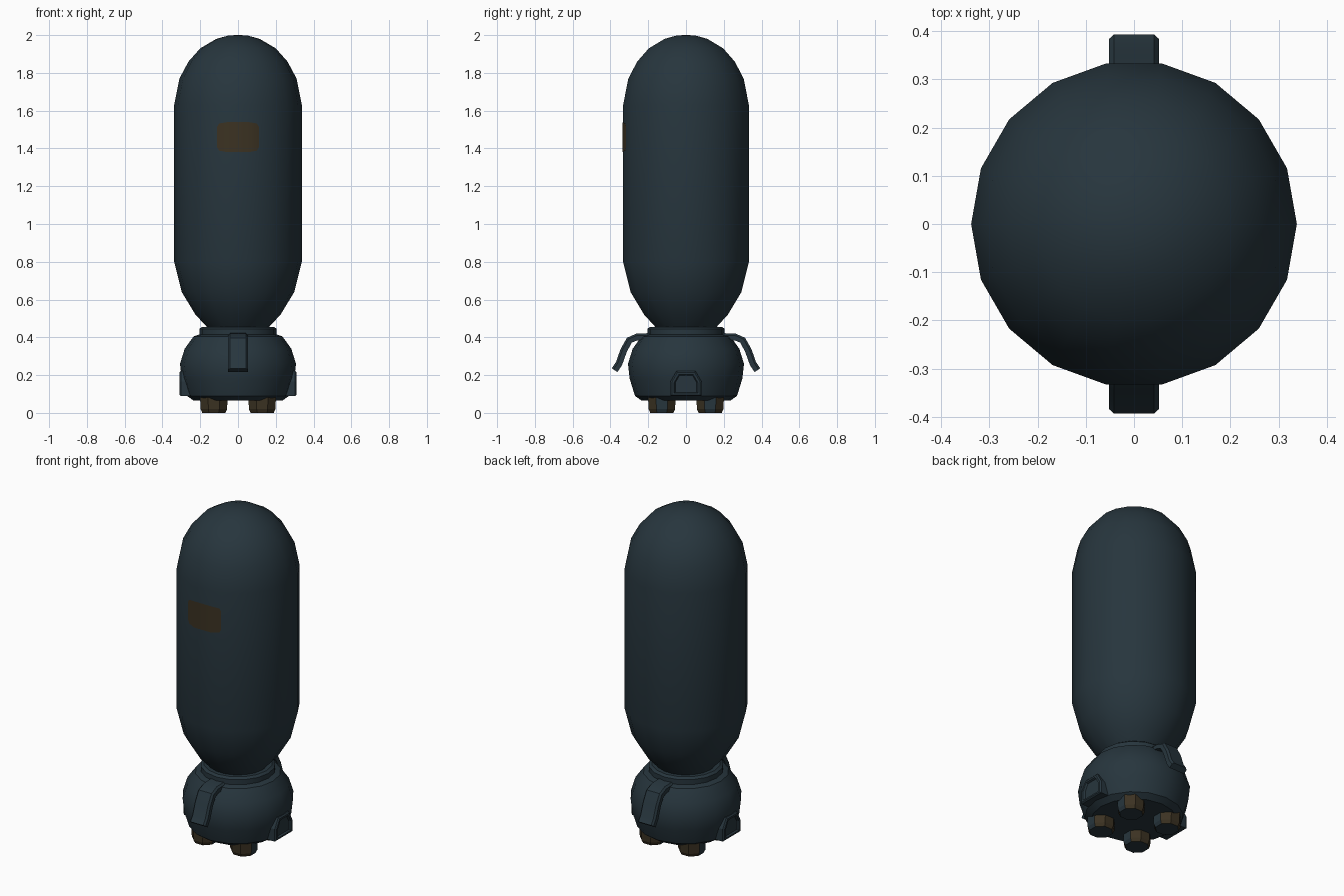
import bpy, bmesh, math
from mathutils import Vector

if "Cube" in bpy.data.objects:
    bpy.data.objects.remove(bpy.data.objects["Cube"])


def material(name, rgb):
    m = bpy.data.materials.new(name)
    m.diffuse_color = (*rgb, 1)
    m.use_nodes = True
    m.node_tree.nodes["Principled BSDF"].inputs["Base Color"].default_value = m.diffuse_color
    return m


SLATE = material("dark slate", (0.020, 0.036, 0.047))
BROWN = material("dark brown", (0.044, 0.032, 0.016))


def finish(name, bm, mats=(SLATE,), smooth=30):
    bmesh.ops.recalc_face_normals(bm, faces=bm.faces)
    me = bpy.data.meshes.new(name)
    bm.to_mesh(me)
    bm.free()
    for m in mats:
        me.materials.append(m)
    ob = bpy.data.objects.new(name, me)
    bpy.context.collection.objects.link(ob)
    bpy.ops.object.select_all(action='DESELECT')
    ob.select_set(True)
    bpy.context.view_layer.objects.active = ob
    if smooth:
        bpy.ops.object.shade_smooth_by_angle(angle=math.radians(smooth))
    return ob


def loft(bm, rings, caps=True):
    vs = [[bm.verts.new(p) for p in r] for r in rings]
    n = len(vs[0])
    for a, b in zip(vs, vs[1:]):
        for i in range(n):
            j = (i + 1) % n
            bm.faces.new((a[i], a[j], b[j], b[i]))
    if caps:
        bm.faces.new(vs[0])
        bm.faces.new(vs[-1])


def lathe(name, profile, sides, centre=(0, 0), phase=0, **kw):
    bm = bmesh.new()
    cx, cy = centre
    loft(bm, [[(cx + r * math.cos(phase + 2 * math.pi * i / sides),
                cy + r * math.sin(phase + 2 * math.pi * i / sides), z)
               for i in range(sides)] for r, z in profile])
    return finish(name, bm, **kw)


# Tall capsule body
SIDES, R = 18, 0.338
lathe("tank_body", [(0.16, 0.45), (0.225, 0.52), (0.298, 0.64), (R, 0.80), (R, 1.63),
                    (0.31, 1.77), (0.262, 1.86), (0.20, 1.93), (0.115, 1.98), (0.05, 1.998),
                    (0.01, 2.0)], SIDES)

# Neck collar and rounded base
lathe("neck_collar", [(0.205, 0.40), (0.205, 0.445), (0.19, 0.456), (0.15, 0.456)], 16)
lathe("rounded_base", [(0.235, 0.065), (0.27, 0.09), (0.298, 0.18), (0.307, 0.26),
                       (0.282, 0.34), (0.235, 0.405), (0.19, 0.42)], 16)

# Four stub feet, brown on the faces turned to front and back
for sx in (-1, 1):
    for sy in (-1, 1):
        foot = lathe("foot", [(0.066, 0), (0.076, 0.02), (0.079, 0.09)], 8,
                     (sx * 0.128, sy * 0.128), math.pi / 8, mats=(SLATE, BROWN), smooth=0)
        for p in foot.data.polygons:
            p.material_index = int(abs(p.normal.y) > 0.5 and abs(p.normal.z) < 0.5)

# Curved strap handles at front and back
PATH = [(0.17, 0.405), (0.26, 0.402), (0.30, 0.385), (0.33, 0.33), (0.355, 0.26), (0.378, 0.226)]
for s, name in ((-1, "front_handle"), (1, "back_handle")):
    bm = bmesh.new()
    rings = []
    for i, (y, z) in enumerate(PATH):
        a, b = Vector(PATH[max(i - 1, 0)]), Vector(PATH[min(i + 1, len(PATH) - 1)])
        t = (b - a).normalized()
        ny, nz = -t.y * 0.018, t.x * 0.018
        rings.append([(x, s * (y + k * ny), z + k * nz)
                      for x, k in ((-0.052, -1), (0.052, -1), (0.052, 0.4), (0.042, 1),
                                   (-0.042, 1), (-0.052, 0.4))])
    loft(bm, rings)
    finish(name, bm)

# Side ports: small arched housings with a shallow recess
ARCH = [(-0.083, 0.09), (0.083, 0.09), (0.083, 0.165), (0.05, 0.222), (-0.05, 0.222), (-0.083, 0.165)]


def arch(x, k):
    return [(x, y * k, 0.15 + (z - 0.15) * k) for y, z in ARCH]


for s, name in ((-1, "left_port"), (1, "right_port")):
    bm = bmesh.new()
    loft(bm, [arch(s * 0.2, 1), arch(s * 0.303, 1), arch(s * 0.31, 0.9),
              arch(s * 0.31, 0.75), arch(s * 0.299, 0.68)])
    finish(name, bm, smooth=0)

# Brown label plate hugging the front facets
def front_y(x):
    x0, y0 = R * math.sin(math.radians(10)), R * math.cos(math.radians(10))
    x1, y1 = R * math.sin(math.radians(30)), R * math.cos(math.radians(30))
    t = max(0, (abs(x) - x0) / (x1 - x0))
    return -(y0 + t * (y1 - y0)) - 0.003


bm = bmesh.new()
cols = []
for x, h in ((-0.11, 0.055), (-0.10, 0.072), (-0.0587, 0.079),
             (0.0587, 0.079), (0.10, 0.072), (0.11, 0.055)):
    cols.append([bm.verts.new((x, front_y(x), 1.46 + k * h)) for k in (-1, 1)])
for a, b in zip(cols, cols[1:]):
    bm.faces.new((a[0], b[0], b[1], a[1]))
label = finish("front_label", bm, (BROWN,))
if label.data.polygons[0].normal.y > 0:
    label.data.flip_normals()
